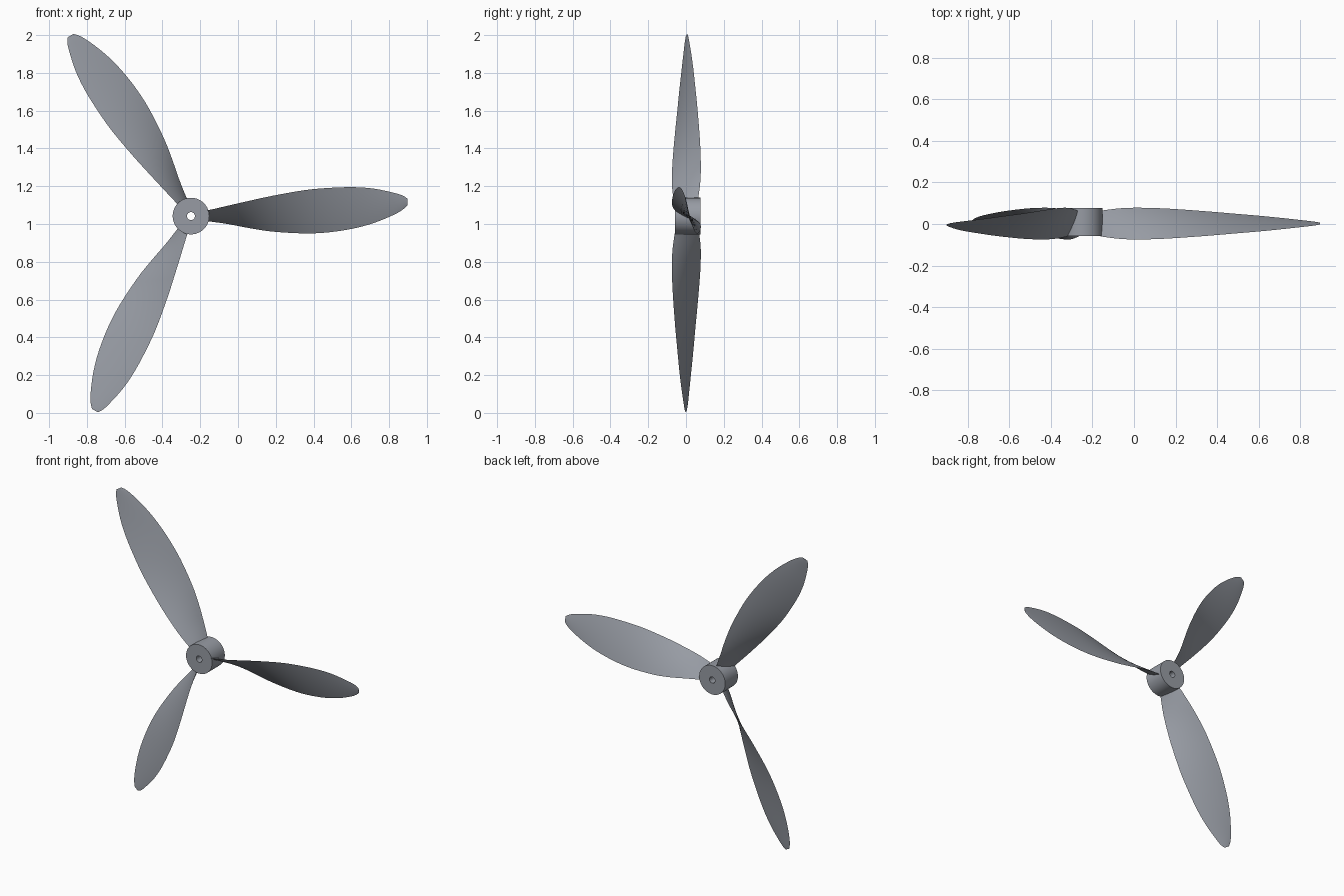
import bpy, bmesh, math
from mathutils import Vector

if "Cube" in bpy.data.objects:
    bpy.data.objects.remove(bpy.data.objects["Cube"])

HUB_X, HUB_Z = -0.249, 1.042

# Blade stations: distance from hub axis, upper edge z, lower edge z,
# half depth in y (pitch), thickness
STATIONS = [
    (0.070, 0.028, -0.026, 0.057, 0.015),
    (0.110, 0.035, -0.030, 0.065, 0.015),
    (0.200, 0.056, -0.043, 0.075, 0.014),
    (0.310, 0.081, -0.064, 0.076, 0.013),
    (0.430, 0.107, -0.082, 0.071, 0.012),
    (0.600, 0.137, -0.092, 0.059, 0.011),
    (0.730, 0.149, -0.086, 0.048, 0.010),
    (0.860, 0.153, -0.066, 0.037, 0.009),
    (0.970, 0.145, -0.036, 0.026, 0.008),
    (1.070, 0.124, 0.005, 0.015, 0.006),
    (1.120, 0.109, 0.033, 0.009, 0.005),
    (1.146, 0.092, 0.057, 0.004, 0.003),
]

metal = bpy.data.materials.new("dark_metal")
metal.diffuse_color = (0.31, 0.33, 0.37, 1)
metal.use_nodes = True
metal.node_tree.nodes["Principled BSDF"].inputs["Base Color"].default_value = metal.diffuse_color


def finish(name, bm):
    bmesh.ops.recalc_face_normals(bm, faces=bm.faces)
    mesh = bpy.data.meshes.new(name)
    bm.to_mesh(mesh)
    bm.free()
    mesh.materials.append(metal)
    ob = bpy.data.objects.new(name, mesh)
    bpy.context.collection.objects.link(ob)
    ob.location = (HUB_X, 0, HUB_Z)
    bpy.ops.object.select_all(action='DESELECT')
    ob.select_set(True)
    bpy.context.view_layer.objects.active = ob
    bpy.ops.object.shade_smooth_by_angle(angle=math.radians(35))
    return ob


def smooth_stations(pts, steps=3):
    """Catmull-Rom interpolation of the station table."""
    out = []
    for i in range(len(pts) - 1):
        a, b, c, d = (pts[max(0, min(len(pts) - 1, i + k))] for k in (-1, 0, 1, 2))
        for j in range(steps):
            t = j / steps
            out.append([0.5 * (2 * q + (r - p) * t + (2 * p - 5 * q + 4 * r - s) * t * t
                               + (3 * q - p - 3 * r + s) * t ** 3)
                        for p, q, r, s in zip(a, b, c, d)])
    return out + [pts[-1]]


def blade(name, angle, n=8):
    bm = bmesh.new()
    rings = []
    for s, up, low, dep, th in smooth_stations(STATIONS):
        top, bot = Vector((s, -dep + 0.002, up)), Vector((s, dep + 0.002, low))
        chord = bot - top
        normal = Vector((0, chord.z, -chord.y)).normalized()
        ring = []
        for k in range(2 * n):  # lens-shaped section, front then back
            u = k / n if k <= n else 2 - k / n
            side = 1 if k <= n else -1
            ring.append(top + chord * u + normal * side * th * 2 * u * (1 - u))
        rings.append([bm.verts.new(p) for p in ring])
    for a, b in zip(rings, rings[1:]):
        for k in range(2 * n):
            m = (k + 1) % (2 * n)
            bm.faces.new((a[k], a[m], b[m], b[k]))
    bm.faces.new(rings[0])
    bm.faces.new(rings[-1])
    ob = finish(name, bm)
    ob.rotation_euler = (0, -angle, 0)


def hub(sides=48):
    # Turned profile (radius, y) of the bored hub
    profile = [(0.021, -0.058), (0.097, -0.058), (0.097, 0.077), (0.021, 0.077)]
    bm = bmesh.new()
    rings = []
    for i in range(sides):
        a = 2 * math.pi * i / sides
        rings.append([bm.verts.new((r * math.cos(a), y, r * math.sin(a))) for r, y in profile])
    for i in range(sides):
        a, b = rings[i], rings[(i + 1) % sides]
        for k in range(len(profile)):
            m = (k + 1) % len(profile)
            bm.faces.new((a[k], a[m], b[m], b[k]))
    finish("hub", bm)


hub()
for i in range(3):
    blade(f"blade_{i + 1}", i * 2 * math.pi / 3)
